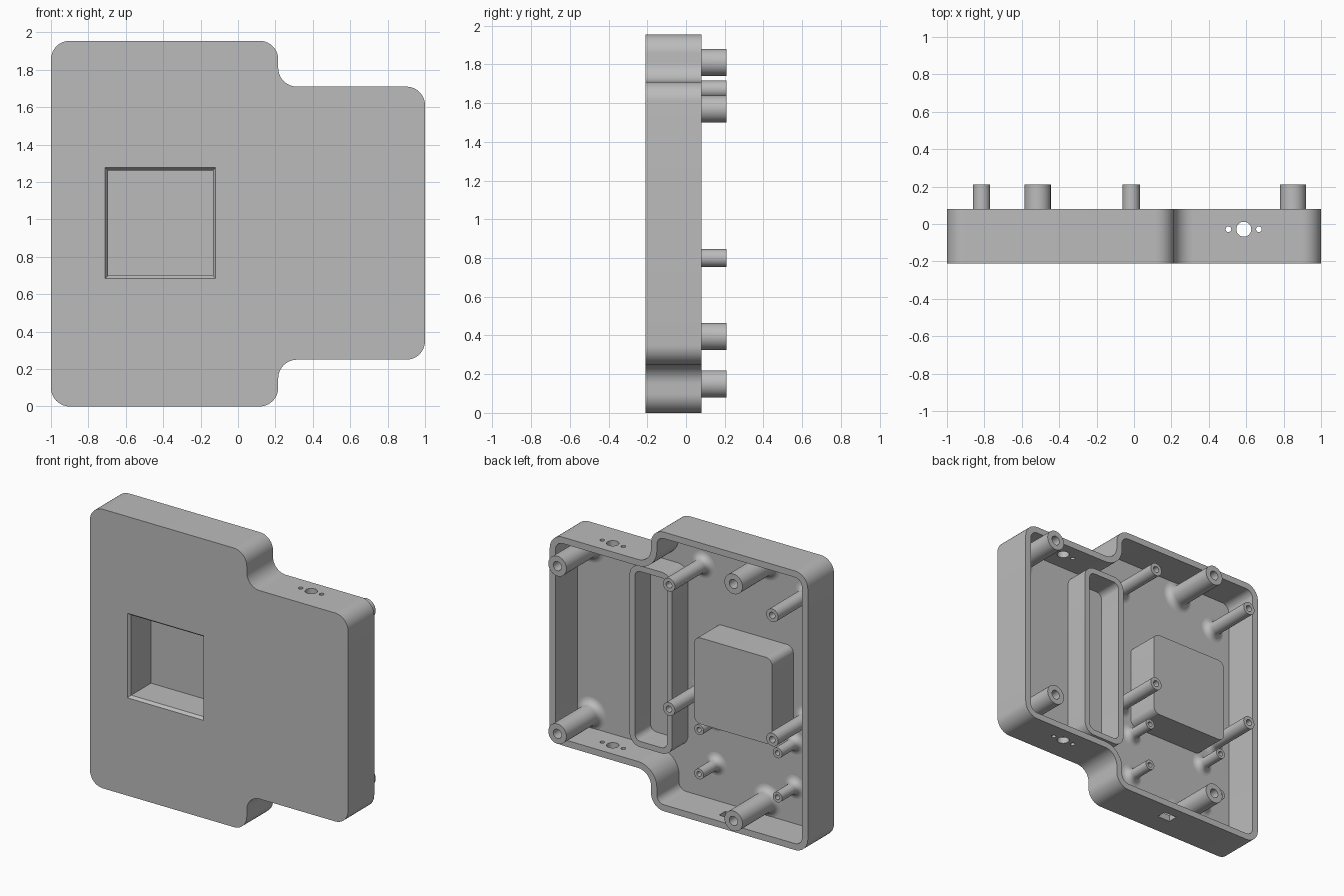
import bpy, bmesh, math
from mathutils import Vector

cube = bpy.data.objects.get("Cube")
if cube:
    bpy.data.objects.remove(cube, do_unlink=True)

FRONT, FLOOR, RIM, TIP = -0.21, -0.165, 0.08, 0.21
WALL = 0.045

grey = bpy.data.materials.new("plain grey")
grey.use_nodes = True
grey.diffuse_color = (0.5, 0.5, 0.5, 1)
grey.node_tree.nodes["Principled BSDF"].inputs["Base Color"].default_value = (0.5, 0.5, 0.5, 1)


def make_object(name, bm):
    bmesh.ops.recalc_face_normals(bm, faces=bm.faces)
    mesh = bpy.data.meshes.new(name)
    bm.to_mesh(mesh)
    bm.free()
    mesh.materials.append(grey)
    obj = bpy.data.objects.new(name, mesh)
    bpy.context.collection.objects.link(obj)
    return obj


def smooth(obj):
    bpy.ops.object.select_all(action='DESELECT')
    obj.select_set(True)
    bpy.context.view_layer.objects.active = obj
    bpy.ops.object.shade_smooth_by_angle(angle=math.radians(35))


def rounded(corners, steps=10):
    """Outline from right-angled corners (x, z, fillet radius)."""
    points = []
    for i, (x, z, r) in enumerate(corners):
        p = Vector((x, z))
        if r == 0:
            points.append(p)
            continue
        to_prev = (Vector(corners[i - 1][:2]) - p).normalized()
        to_next = (Vector(corners[(i + 1) % len(corners)][:2]) - p).normalized()
        centre = p + r * (to_prev + to_next)
        for k in range(steps + 1):
            t = math.pi / 2 * k / steps
            points.append(centre - r * (math.cos(t) * to_next + math.sin(t) * to_prev))
    return points


def rect(x0, x1, z0, z1, r=0):
    return rounded([(x0, z0, r), (x1, z0, r), (x1, z1, r), (x0, z1, r)])


def loft(name, sections):
    """Closed solid through (outline, y) sections."""
    bm = bmesh.new()
    rings = [[bm.verts.new((p.x, y, p.y)) for p in outline] for outline, y in sections]
    n = len(rings[0])
    for a, b in zip(rings, rings[1:]):
        for i in range(n):
            bm.faces.new((a[i], a[(i + 1) % n], b[(i + 1) % n], b[i]))
    bm.faces.new(rings[0])
    bm.faces.new(rings[-1])
    return make_object(name, bm)


def prism(name, outline, y0, y1):
    return loft(name, [(outline, y0), (outline, y1)])


def drill(name, x, y, z, radius):
    bm = bmesh.new()
    bmesh.ops.create_cone(bm, cap_ends=True, segments=32, radius1=radius, radius2=radius, depth=0.2)
    bmesh.ops.translate(bm, verts=bm.verts, vec=(x, y, z))
    return make_object(name, bm)


def combine(target, tool, operation):
    tool.hide_render = True
    mod = target.modifiers.new(operation, 'BOOLEAN')
    mod.operation, mod.solver, mod.object = operation, 'EXACT', tool
    bpy.context.view_layer.objects.active = target
    bpy.ops.object.modifier_apply(modifier=mod.name)
    bpy.data.objects.remove(tool, do_unlink=True)


def case_outline(inset):
    r, big = 0.1 - inset, 0.1 + inset
    left, step, right = -1 + inset, 0.215 - inset, 1 - inset
    low, mid_low, mid_high, high = inset, 0.25 + inset, 1.71 - inset, 1.955 - inset
    return rounded([(left, low, r), (step, low, r), (step, mid_low, big), (right, mid_low, r),
                    (right, mid_high, r), (step, mid_high, big), (step, high, r), (left, high, r)])


# Hollow case with open back
case = prism("case", case_outline(0), FRONT, RIM)
combine(case, prism("cavity", case_outline(WALL), FLOOR, 0.3), 'DIFFERENCE')

# Rounded slot compartment inside the case
combine(case, prism("slot", rect(0.10, 0.43, 0.36, 1.63, 0.08), -0.19, 0.01), 'UNION')
combine(case, prism("slot_pocket", rect(0.14, 0.39, 0.40, 1.59, 0.045), FLOOR, 0.1), 'DIFFERENCE')

# Square box with a chamfered recess open to the front
combine(case, prism("box", rect(-0.717, -0.112, 0.68, 1.284, 0.05), -0.19, 0.07), 'UNION')
opening = rect(-0.695, -0.134, 0.70, 1.262)
flare = rect(-0.71, -0.119, 0.685, 1.277)
combine(case, loft("recess", [(flare, -0.25), (flare, FRONT), (opening, FRONT + 0.02), (opening, 0.03)]),
        'DIFFERENCE')

# Connector and screw holes through the two step walls
for z in (0.25, 1.71):
    for x, radius in ((0.505, 0.015), (0.587, 0.04), (0.668, 0.015)):
        combine(case, drill("hole", x, -0.028, z, radius), 'DIFFERENCE')

# Rectangular port in the bottom wall
combine(case, prism("port", rect(-0.36, -0.26, -0.1, 0.1), -0.065, 0.005), 'DIFFERENCE')
smooth(case)


# Hollow-tipped posts with a flared foot
def post(name, x, z, radius, bore, tip, foot=0.045, segments=32):
    profile = [(radius + foot, FLOOR - 0.01)]
    for k in range(7):
        t = math.pi / 2 * k / 6
        profile.append((radius + foot * (1 - math.sin(t)), FLOOR + foot * (1 - math.cos(t))))
    profile += [(radius, tip), (bore, tip), (bore, tip - 0.14)]
    sections = []
    for r, y in profile:
        circle = [Vector((x + r * math.cos(a), z + r * math.sin(a)))
                  for a in (2 * math.pi * i / segments for i in range(segments))]
        sections.append((circle, y))
    smooth(loft(name, sections))


for x, z in ((0.85, 1.57), (0.85, 0.395), (-0.515, 1.81), (-0.515, 0.15)):
    post("case_post", x, z, 0.07, 0.032, TIP)
for x in (-0.015, -0.815):
    for z in (1.67, 0.80):
        post("long_board_post", x, z, 0.046, 0.022, TIP)
for x in (-0.118, -0.726):
    for z in (0.612, 0.302):
        post("short_board_post", x, z, 0.036, 0.017, 0.025)
